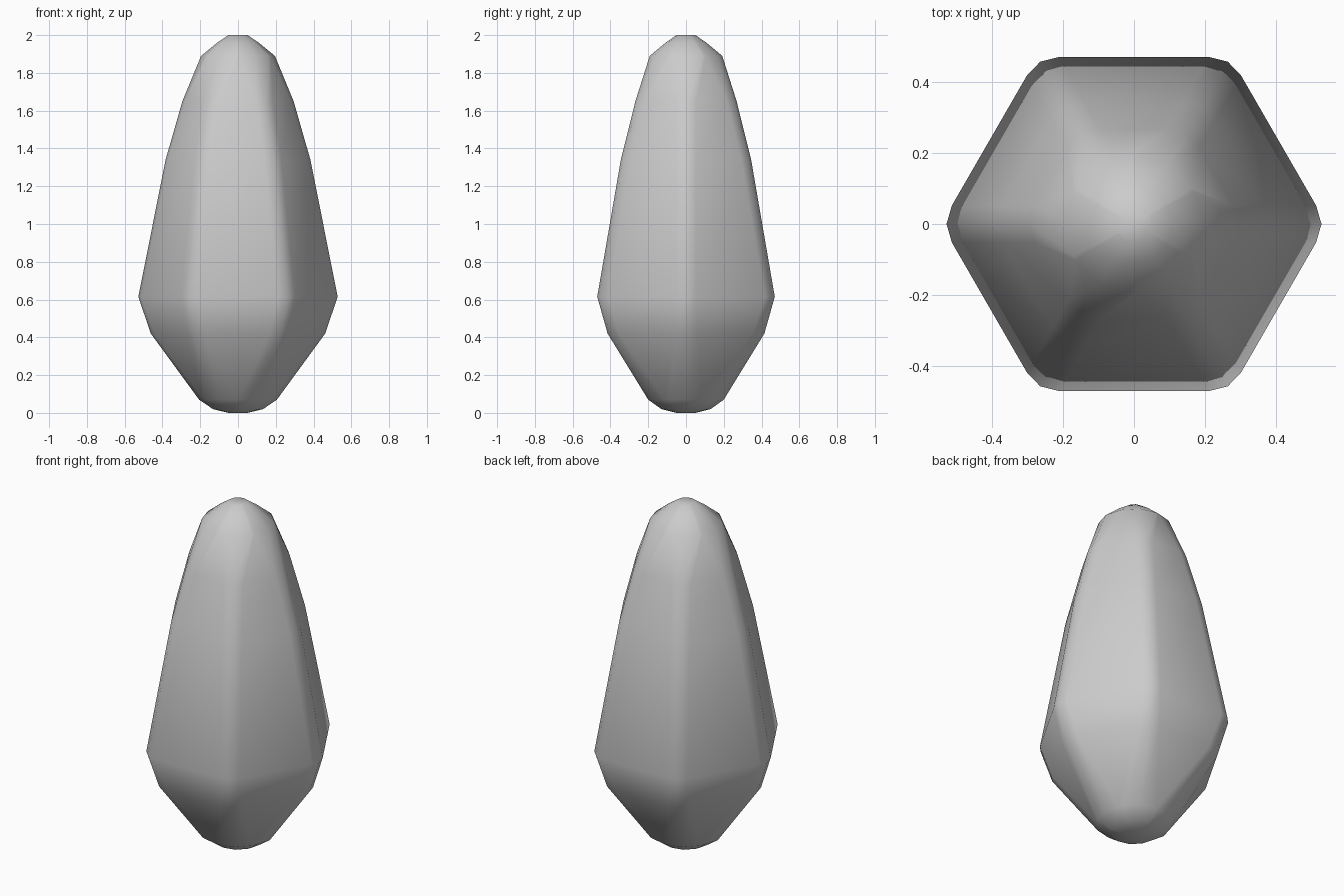
import bpy, bmesh, math
from mathutils import Vector

if "Cube" in bpy.data.objects:
    bpy.data.objects.remove(bpy.data.objects["Cube"])

# Height, flat-to-centre distance, corner rounding length
RINGS = [
    (0.0, 0.05, 0.028), (0.02, 0.13, 0.07), (0.07, 0.20, 0.10),
    (0.42, 0.415, 0.07), (0.615, 0.47, 0.06), (1.34, 0.345, 0.06),
    (1.65, 0.268, 0.06), (1.89, 0.192, 0.105), (1.96, 0.108, 0.06),
    (2.0, 0.05, 0.028),
]


def rounded_hexagon(z, apothem, cut):
    """Hexagon with corners on the x axis, each corner rounded by three points."""
    radius = apothem / math.cos(math.pi / 6)
    corners = [Vector((radius * math.cos(i * math.pi / 3),
                       radius * math.sin(i * math.pi / 3), z)) for i in range(6)]
    points = []
    for i, c in enumerate(corners):
        before = c + (corners[i - 1] - c).normalized() * cut
        after = c + (corners[(i + 1) % 6] - c).normalized() * cut
        points += [before, before * 0.25 + c * 0.5 + after * 0.25, after]
    return points


# Crystal body: lofted rings closed at both ends
bm = bmesh.new()
loops = [[bm.verts.new(p) for p in rounded_hexagon(*ring)] for ring in RINGS]
for low, high in zip(loops, loops[1:]):
    for i in range(len(low)):
        j = (i + 1) % len(low)
        bm.faces.new((low[i], low[j], high[j], high[i]))
bm.faces.new(loops[0][::-1])
bm.faces.new(loops[-1])
for face in bm.faces:
    face.smooth = True

mesh = bpy.data.meshes.new("crystal_body")
bm.to_mesh(mesh)
bm.free()
body = bpy.data.objects.new("crystal_body", mesh)
bpy.context.collection.objects.link(body)

# Pale grey stone
stone = bpy.data.materials.new("pale_grey")
stone.diffuse_color = (0.6, 0.6, 0.6, 1.0)
stone.use_nodes = True
stone.node_tree.nodes["Principled BSDF"].inputs["Base Color"].default_value = stone.diffuse_color
mesh.materials.append(stone)
